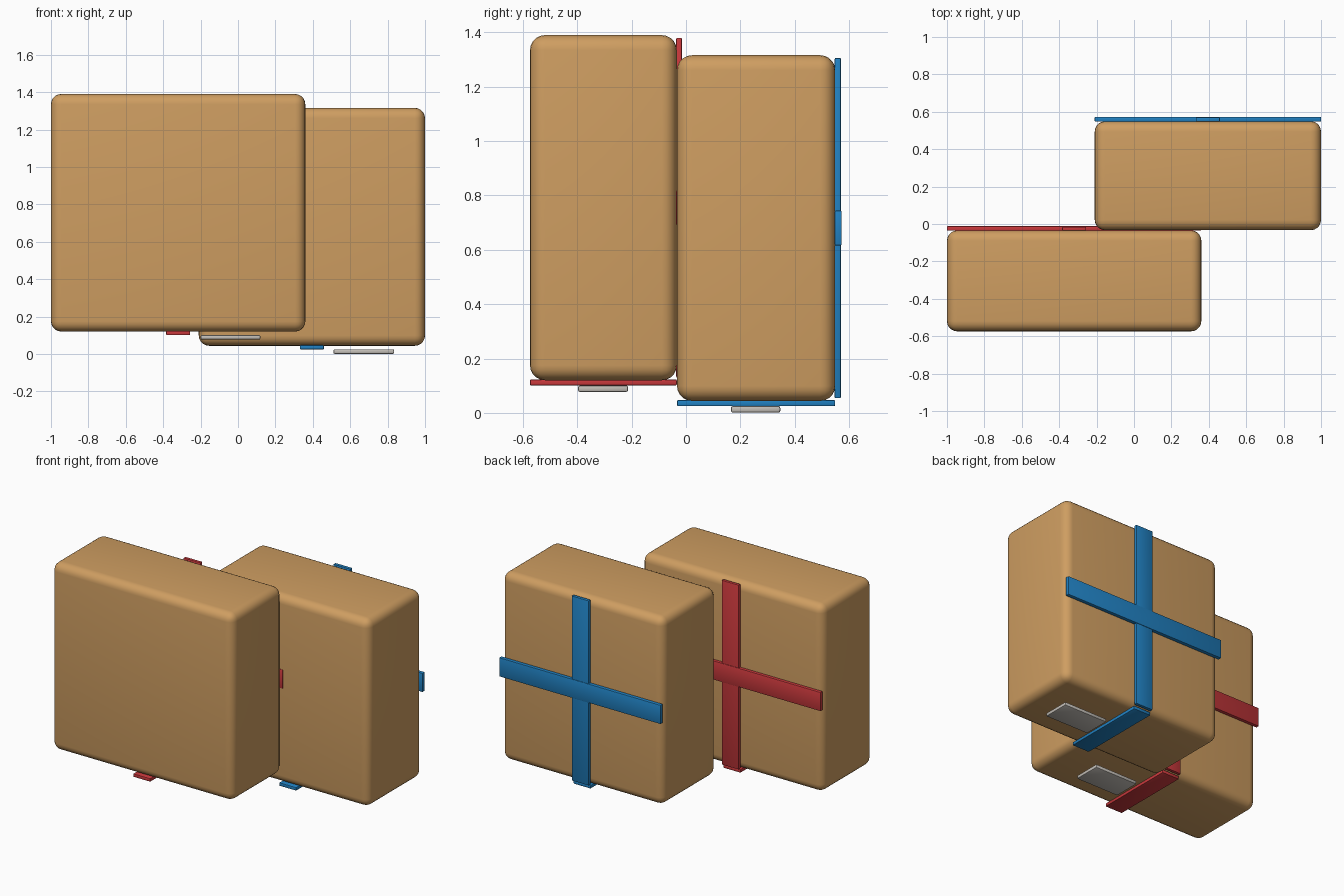
import bpy
import bmesh
from mathutils import Vector

if "Cube" in bpy.data.objects:
    bpy.data.objects.remove(bpy.data.objects["Cube"])


def material(name, rgb):
    m = bpy.data.materials.new(name)
    m.diffuse_color = (*rgb, 1)
    m.use_nodes = True
    m.node_tree.nodes["Principled BSDF"].inputs["Base Color"].default_value = m.diffuse_color
    return m


CARD = material("cardboard tan", (0.62, 0.34, 0.12))
RED = material("strap red", (0.58, 0.04, 0.045))
BLUE = material("strap blue", (0.015, 0.22, 0.54))
GREY = material("label grey", (0.55, 0.52, 0.48))


def block(name, lo, hi, mat, bevel, segments):
    """Rounded block between two opposite corners."""
    lo, hi = Vector(lo), Vector(hi)
    bm = bmesh.new()
    bmesh.ops.create_cube(bm, size=1)
    bmesh.ops.scale(bm, vec=hi - lo, verts=bm.verts)
    bmesh.ops.bevel(bm, geom=bm.edges[:], offset=bevel, segments=segments,
                    profile=0.5, affect='EDGES')
    me = bpy.data.meshes.new(name)
    bm.to_mesh(me)
    bm.free()
    me.materials.append(mat)
    ob = bpy.data.objects.new(name, me)
    ob.location = (lo + hi) / 2
    bpy.context.collection.objects.link(ob)
    bpy.context.view_layer.objects.active = ob
    bpy.ops.object.select_all(action='DESELECT')
    ob.select_set(True)
    bpy.ops.object.shade_smooth_by_angle(angle=0.6)
    return ob


def parcel(tag, lo, hi, mat, thick, tag_x, tag_y):
    """Carton with crossed straps behind, one strap below and a label under it."""
    (x0, y0, z0), (x1, y1, z1) = lo, hi
    cx, cz, w = (x0 + x1) / 2, (z0 + z1) / 2, 0.064
    # carton
    block(tag + "_carton", lo, hi, CARD, 0.055, 5)
    # crossed straps on the back
    block(tag + "_strap_vertical", (cx - w, y1 - 0.002, z0 + 0.01),
          (cx + w, y1 + thick - 0.003, z1 - 0.01), mat, 0.004, 2)
    block(tag + "_strap_horizontal", (x0, y1 - 0.002, cz - w),
          (x1, y1 + thick, cz + w), mat, 0.004, 2)
    # strap on the underside
    block(tag + "_strap_bottom", (cx - w, y0, z0 - 0.019),
          (cx + w, y1, z0 + 0.003), mat, 0.004, 2)
    # label plate below the carton
    block(tag + "_label", (tag_x[0], tag_y[0], z0 - 0.043),
          (tag_x[1], tag_y[1], z0 - 0.019), GREY, 0.007, 2)


parcel("front", (-1.0, -0.574, 0.12), (0.36, -0.034, 1.39), RED, 0.022,
       (-0.2, 0.12), (-0.397, -0.213))
parcel("rear", (-0.21, -0.033, 0.044), (1.0, 0.549, 1.316), BLUE, 0.024,
       (0.51, 0.835), (0.165, 0.347))
